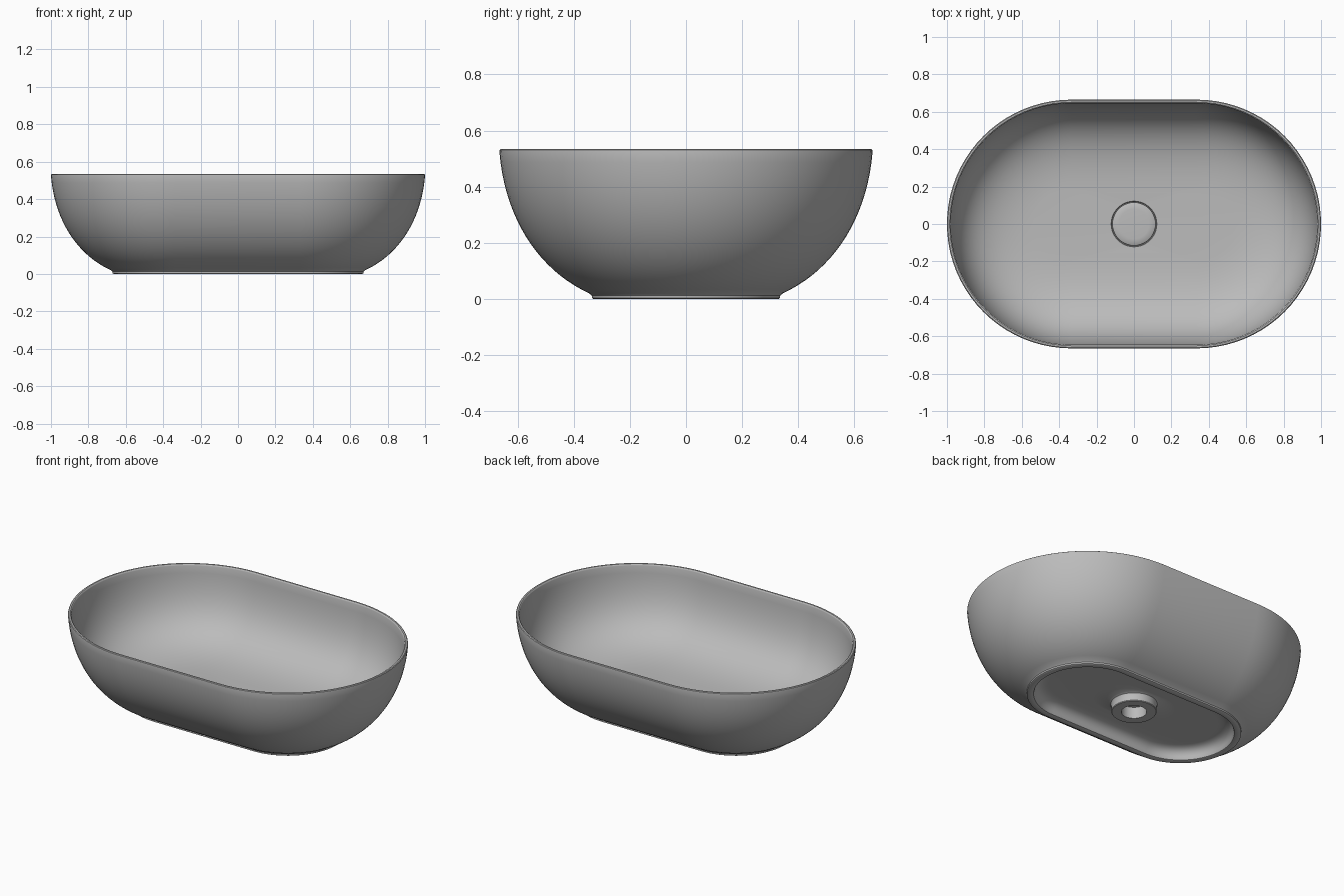
import bpy
import bmesh
from math import sin, cos, pi
from mathutils import Vector
from mathutils.geometry import interpolate_bezier

if "Cube" in bpy.data.objects:
    bpy.data.objects.remove(bpy.data.objects["Cube"], do_unlink=True)

HALF = 0.335      # half of the straight run of the oval
ARC = 40          # steps around each rounded end


def material(name, rgb):
    mat = bpy.data.materials.new(name)
    mat.use_nodes = True
    mat.diffuse_color = (*rgb, 1)
    mat.node_tree.nodes["Principled BSDF"].inputs["Base Color"].default_value = (*rgb, 1)
    return mat


def curve(a, b, c, d, steps=20):
    """Profile points (radius, height) along a bezier."""
    pts = interpolate_bezier(*[Vector((r, z, 0)) for r, z in (a, b, c, d)], steps)
    return [(p.x, p.y, HALF) for p in pts]


def oval(r, z, half):
    ring = []
    for side in (1, -1):
        for i in range(ARC + 1):
            a = -pi / 2 + pi * i / ARC
            ring.append((side * (half + r * cos(a)), side * r * sin(a), z))
    return ring


def loft(name, profile, mat, closed):
    """Join ovals along a profile; closed loops it, otherwise the ends are capped."""
    bm = bmesh.new()
    rings = [[bm.verts.new(p) for p in oval(*row)] for row in profile]
    n = len(rings[0])
    for k in range(len(rings) if closed else len(rings) - 1):
        a, b = rings[k], rings[(k + 1) % len(rings)]
        for i in range(n):
            j = (i + 1) % n
            bm.faces.new((a[i], a[j], b[j], b[i]))
    if not closed:
        bm.faces.new(rings[0])
        bm.faces.new(rings[-1])
    bmesh.ops.remove_doubles(bm, verts=bm.verts, dist=0.00001)
    bmesh.ops.recalc_face_normals(bm, faces=bm.faces)
    mesh = bpy.data.meshes.new(name)
    bm.to_mesh(mesh)
    bm.free()
    mesh.materials.append(mat)
    obj = bpy.data.objects.new(name, mesh)
    bpy.context.collection.objects.link(obj)
    bpy.ops.object.select_all(action="DESELECT")
    obj.select_set(True)
    bpy.context.view_layer.objects.active = obj
    bpy.ops.object.shade_smooth_by_angle(angle=pi / 5)
    return obj


ceramic = material("grey ceramic", (0.5, 0.5, 0.5))

# Outer wall, from the foot up to the rim
outer = [(0.33, 0, HALF), (0.335, 0.003, HALF), (0.336, 0.012, HALF)]
outer += curve((0.345, 0.02), (0.52, 0.10), (0.645, 0.28), (0.665, 0.525))
# Rounded rim
rim = [(0.664, 0.531, HALF), (0.660, 0.534, HALF), (0.651, 0.534, HALF), (0.647, 0.531, HALF)]
# Inner wall sweeping into the floor, which narrows to the round drain seat
inner = curve((0.645, 0.525), (0.63, 0.25), (0.53, 0.11), (0.2, 0.1))
seat = [(0.17, 0.099, HALF * 0.6), (0.14, 0.098, HALF * 0.25), (0.122, 0.097, 0),
        (0.119, 0.094, 0), (0.119, 0.082, 0), (0.07, 0.082, 0)]
# Drain boss hanging below the floor
boss = [(0.07, 0.012, 0), (0.122, 0.012, 0), (0.125, 0.016, 0), (0.125, 0.05, 0),
        (0.129, 0.06, 0), (0.14, 0.066, 0), (0.15, 0.066, HALF * 0.3)]
# Hollow underside out to the foot ring
hollow = curve((0.21, 0.066), (0.26, 0.066), (0.285, 0.05), (0.295, 0.008), 10)
foot = [(0.298, 0.002, HALF), (0.302, 0, HALF)]

loft("basin", outer + rim + inner + seat + boss + hollow + foot, ceramic, True)

# Slightly domed round drain cover
cover = [(0.10, 0.083, 0), (0.114, 0.088, 0), (0.116, 0.096, 0), (0.115, 0.101, 0),
         (0.111, 0.104, 0), (0.08, 0.106, 0), (0.03, 0.107, 0)]
loft("drain_cover", cover, ceramic, False)
